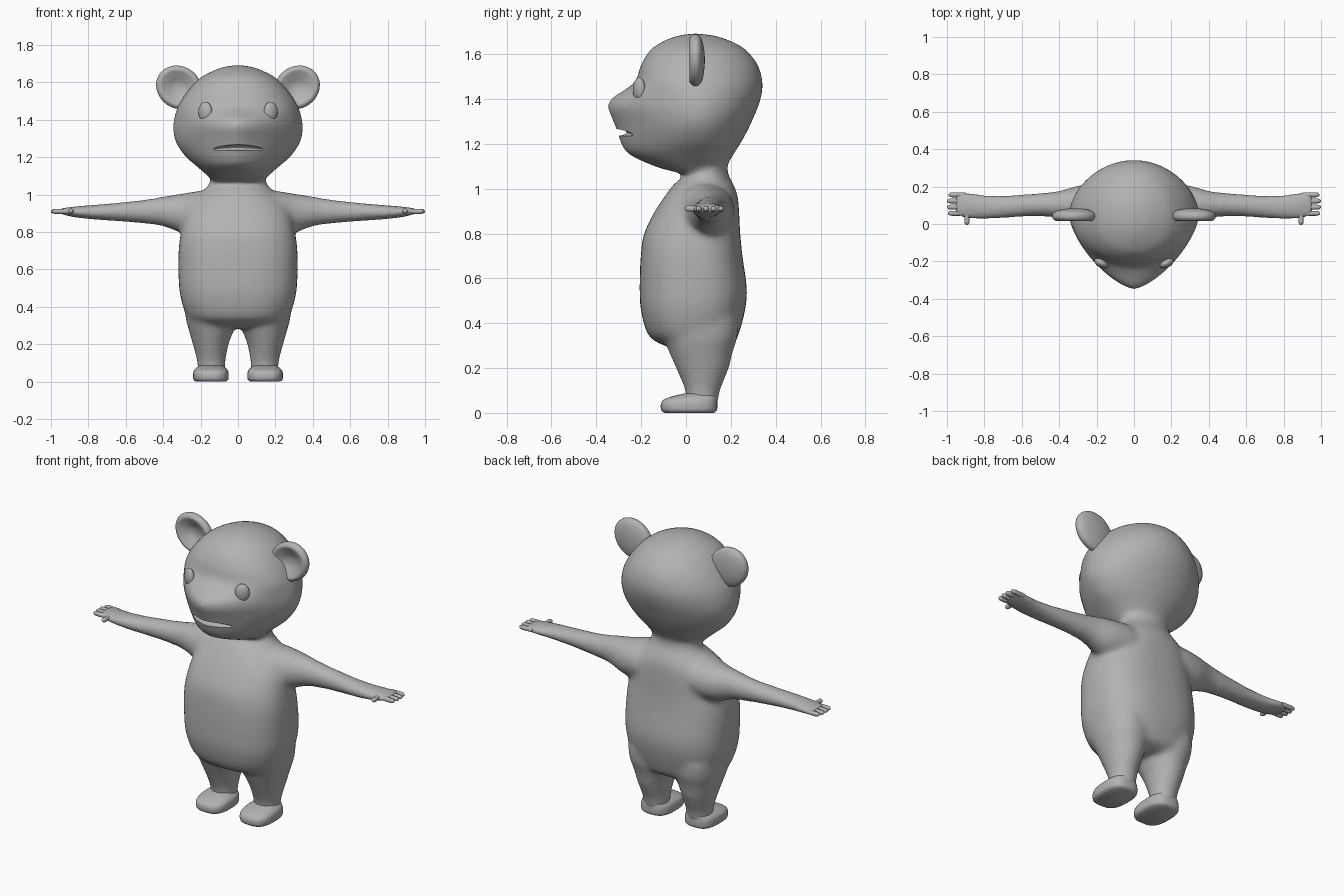
import bpy, bmesh, math
from mathutils import Vector, Matrix

if "Cube" in bpy.data.objects:
    bpy.data.objects.remove(bpy.data.objects["Cube"])

grey = bpy.data.materials.new("plain grey")
grey.diffuse_color = (0.45, 0.45, 0.45, 1)
grey.use_nodes = True
grey.node_tree.nodes["Principled BSDF"].inputs["Base Color"].default_value = grey.diffuse_color


def finish(name, bm):
    """Turn a bmesh into a named, smooth-shaded object."""
    bmesh.ops.recalc_face_normals(bm, faces=bm.faces)
    me = bpy.data.meshes.new(name)
    bm.to_mesh(me)
    bm.free()
    me.materials.append(grey)
    ob = bpy.data.objects.new(name, me)
    bpy.context.collection.objects.link(ob)
    shade(ob)
    return ob


def shade(ob, angle=50):
    bpy.ops.object.select_all(action='DESELECT')
    bpy.context.view_layer.objects.active = ob
    ob.select_set(True)
    bpy.ops.object.shade_smooth_by_angle(angle=math.radians(angle))


def resample(rows, steps=4):
    """Smooth the section list with a Catmull-Rom curve."""
    out = []
    for i in range(len(rows) - 1):
        p0, p1 = rows[max(i - 1, 0)], rows[i]
        p2, p3 = rows[i + 1], rows[min(i + 2, len(rows) - 1)]
        for k in range(steps):
            u = k / steps
            out.append([0.5 * (2 * b + (c - a) * u + (2 * a - 5 * b + 4 * c - d) * u * u
                               + (3 * b - a - 3 * c + d) * u ** 3)
                        for a, b, c, d in zip(p0, p1, p2, p3)])
    return out + [list(rows[-1])]


def loft(bm, rows, axis='z', mid=None, side=1, count=40, steps=4):
    """Skin rows of (t, a0, a1, b0, b1, exponent) along an axis."""
    rings = []
    for t, a0, a1, b0, b1, n in resample(rows, steps):
        ca, ra = (a0 + a1) / 2, (a1 - a0) / 2
        cb = (b0 + b1) / 2 if mid is None else mid
        ring = []
        for k in range(count):
            ang = math.tau * k / count
            c, s = math.cos(ang), math.sin(ang)
            e = 2 / (2 if mid is not None and s > 0 else n)
            a = ca + ra * math.copysign(abs(c) ** e, c)
            b = cb + (b1 - cb if s > 0 else cb - b0) * math.copysign(abs(s) ** e, s)
            x, y, z = {'x': (t, a, b), 'y': (a, t, b), 'z': (a, b, t)}[axis]
            ring.append(bm.verts.new((x * side, y, z)))
        rings.append(ring)
    for r, q in zip(rings, rings[1:]):
        for k in range(count):
            j = (k + 1) % count
            bm.faces.new((r[k], r[j], q[j], q[k]))
    bm.faces.new(rings[0])
    bm.faces.new(rings[-1])


# Body: torso, head, arms and legs skinned separately, then fused
bm = bmesh.new()
loft(bm, [(0.285, -.15, .15, -.05, .17, 2.2), (0.31, -.235, .235, -.12, .215, 2.3),
          (0.35, -.275, .275, -.17, .235, 2.4), (0.45, -.307, .307, -.2, .262, 2.5),
          (0.55, -.318, .318, -.207, .272, 2.5), (0.70, -.318, .318, -.202, .252, 2.5),
          (0.80, -.305, .305, -.187, .242, 2.4), (0.90, -.285, .285, -.138, .237, 2.3),
          (0.97, -.24, .24, -.092, .23, 2.2), (1.02, -.19, .19, -.055, .212, 2),
          (1.06, -.153, .153, -.01, .19, 2), (1.12, -.145, .145, 0, .18, 2)])
loft(bm, [(1.07, -.13, .13, -.02, .17, 2), (1.093, -.155, .155, -.12, .178, 2),
          (1.15, -.22, .22, -.25, .21, 1.8), (1.20, -.278, .278, -.29, .242, 1.6),
          (1.26, -.323, .323, -.31, .275, 1.5), (1.31, -.343, .343, -.33, .298, 1.45),
          (1.36, -.348, .348, -.35, .32, 1.45), (1.40, -.343, .343, -.337, .333, 1.5),
          (1.44, -.333, .333, -.275, .341, 1.75), (1.48, -.317, .317, -.225, .341, 2.1),
          (1.55, -.272, .272, -.202, .322, 2.2), (1.62, -.207, .207, -.158, .267, 2.1),
          (1.66, -.137, .137, -.097, .197, 2), (1.684, -.07, .07, -.03, .12, 2),
          (1.692, -.01, .01, .03, .05, 2)], mid=.04, count=64)
for s in (1, -1):
    loft(bm, [(.10, -.06, .21, .78, 1.02, 2), (.2, -.05, .217, .785, 1.02, 2),
              (.3, .0, .205, .795, 1.005, 2), (.4, .03, .177, .83, .99, 2),
              (.5, .042, .164, .846, .971, 2), (.6, .04, .156, .855, .96, 2),
              (.7, .033, .15, .862, .95, 2), (.8, .028, .153, .87, .942, 2),
              (.88, .03, .165, .88, .935, 2), (.93, .04, .17, .892, .928, 2.2),
              (.955, .05, .165, .9, .922, 2.2)], axis='x', side=s)
    loft(bm, [(.04, .07, .215, 0, .14, 2), (.1, .068, .217, -.004, .152, 2),
              (.2, .05, .242, -.045, .192, 2), (.27, .025, .262, -.075, .208, 2.1),
              (.34, .015, .28, -.1, .23, 2.2), (.42, .03, .285, -.1, .235, 2.2)], side=s)
body = finish("body", bm)
bpy.context.view_layer.objects.active = body
fuse = body.modifiers.new("fuse", 'REMESH')
fuse.mode, fuse.voxel_size = 'VOXEL', 0.012
bpy.ops.object.modifier_apply(modifier="fuse")

# Soften the joins strongly on the trunk, lightly towards the hands
trunk = body.vertex_groups.new(name="trunk")
trunk.add([v.index for v in body.data.vertices if abs(v.co.x) < .47 and v.co.z > .1], 1, 'REPLACE')
for name, group, times in (("blend", "trunk", 16), ("polish", "", 3)):
    soft = body.modifiers.new(name, 'SMOOTH')
    soft.factor, soft.iterations, soft.vertex_group = 0.5, times, group
    bpy.ops.object.modifier_apply(modifier=name)

# Mouth: curved slit cut that follows the muzzle
bm = bmesh.new()
slit = []
for i in range(13):
    x = -.138 + .023 * i
    f = max(.12, math.sqrt(1 - (x / .14) ** 2))
    y, z = -.315 + 3.6 * x * x, 1.252 - .6 * x * x
    slit.append((x, y - .055 * f ** .3, y + .05 * f, z - .017 * f ** .5, z + .015 * f ** .5, 2))
loft(bm, slit, axis='x', count=20, steps=2)
cutter = finish("mouth_cutter", bm)
cut = body.modifiers.new("mouth", 'BOOLEAN')
cut.operation, cut.object, cut.solver = 'DIFFERENCE', cutter, 'EXACT'
bpy.context.view_layer.objects.active = body
bpy.ops.object.modifier_apply(modifier="mouth")
bpy.data.objects.remove(cutter)
body.data.materials.clear()
body.data.materials.append(grey)
shade(body)
bpy.context.view_layer.update()

for s, label in ((1, "left"), (-1, "right")):
    # Eye: flattened oval seated on the face surface
    hit, spot, _, _ = body.ray_cast(Vector((.175 * s, -1, 1.443)), Vector((0, 1, 0)))
    if not hit:
        spot = Vector((.175 * s, -.19, 1.443))
    bm = bmesh.new()
    bmesh.ops.create_uvsphere(bm, u_segments=24, v_segments=16, radius=1)
    bm.transform(Matrix.Translation(spot) @ Matrix.Rotation(math.radians(28 * s), 4, 'Z')
                 @ Matrix.Diagonal((.04, .024, .053, 1)))
    finish(label + "_eye", bm)

    # Ear: thick disc with a hollow in its front
    bm = bmesh.new()
    bmesh.ops.create_uvsphere(bm, u_segments=40, v_segments=28, radius=1,
                              matrix=Matrix.Rotation(math.pi / 2, 4, 'X'))
    for v in bm.verts:
        r = math.hypot(v.co.x, v.co.z)
        if v.co.y < 0:
            v.co.y += 1.15 * max(0, 1 - (r / .82) ** 2)
        v.co.y = math.copysign(abs(v.co.y) ** .8, v.co.y)
    bm.transform(Matrix.Translation((.316 * s, .042, 1.573))
                 @ Matrix.Rotation(math.radians(-35 * s), 4, 'Y')
                 @ Matrix.Diagonal((.126, .042, .112, 1)))
    finish(label + "_ear", bm)

    # Foot: rounded block with a flat sole
    bm = bmesh.new()
    loft(bm, [(0, .065, .225, -.095, .125, 2.8), (.012, .052, .238, -.11, .138, 2.8),
              (.04, .05, .24, -.112, .14, 2.8), (.06, .055, .235, -.098, .139, 2.7),
              (.074, .068, .222, -.06, .139, 2.5), (.086, .085, .205, -.01, .13, 2.2)], side=s)
    finish(label + "_foot", bm)

    # Fingers and thumb
    bm = bmesh.new()
    for i in range(4):
        y, tip = .057 + .033 * i, (.995, 1.0, 1.0, .992)[i]
        loft(bm, [(tip + d, y - r, y + r, .91 - r, .91 + r, 2) for d, r in
                  ((-.09, .012), (-.04, .0135), (-.015, .0125), (-.004, .008), (0, .002))],
             axis='x', side=s, count=14, steps=3)
    loft(bm, [(y, .893 - r, .893 + r, .911 - r, .911 + r, 2) for y, r in
              ((-.006, .002), (-.001, .009), (.01, .014), (.03, .013), (.06, .015))],
         axis='y', side=s, count=14, steps=3)
    finish(label + "_fingers", bm)
